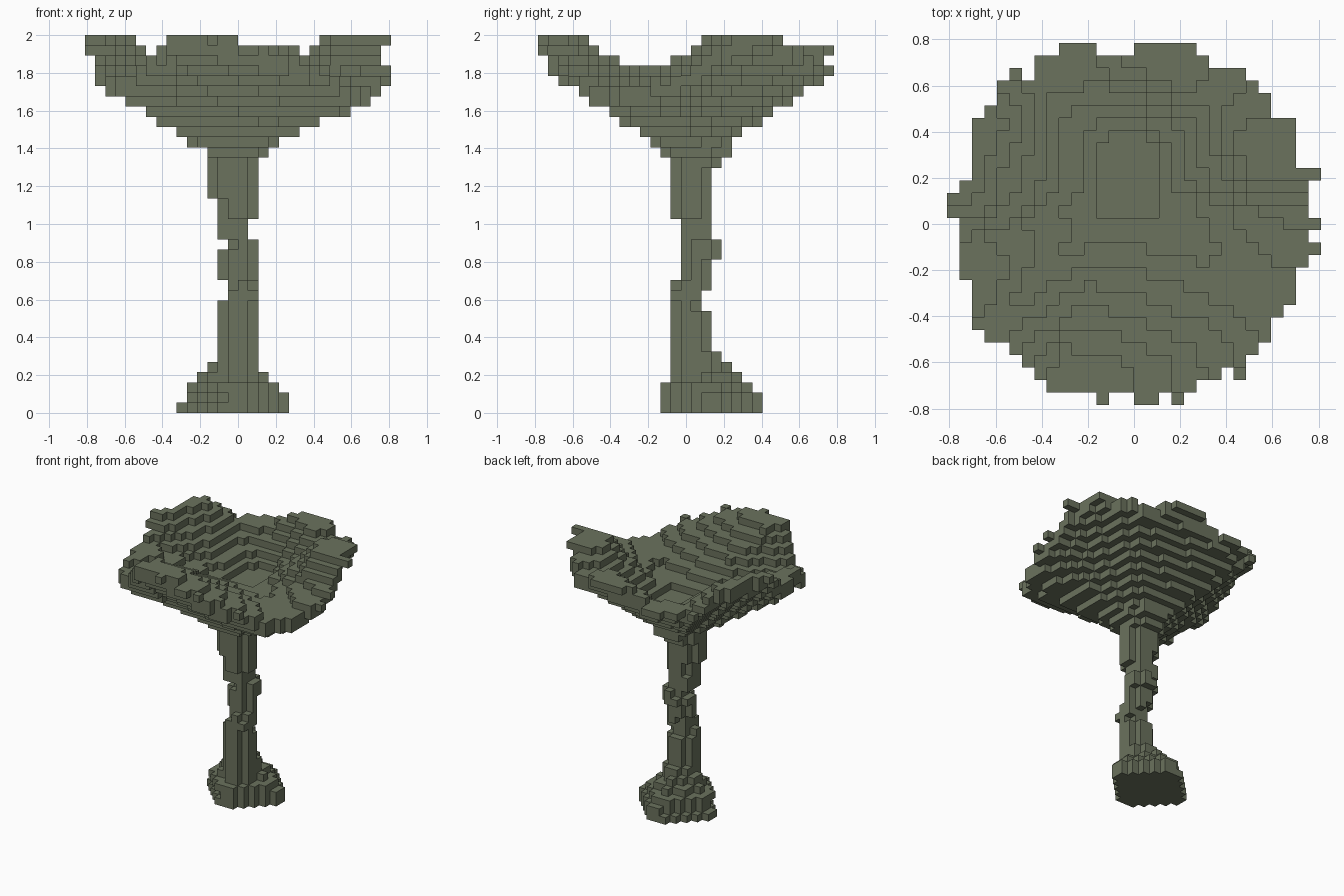
import bpy, bmesh, math
from mathutils import Vector

cube = bpy.data.objects.get("Cube")
if cube:
    bpy.data.objects.remove(cube, do_unlink=True)

V = 2 / 37  # voxel edge

mat = bpy.data.materials.new("moss_green")
mat.use_nodes = True
colour = (0.145, 0.168, 0.11, 1)
mat.diffuse_color = colour
mat.node_tree.nodes["Principled BSDF"].inputs["Base Color"].default_value = colour


def centre(i, j, k):
    return Vector(((i + 0.5) * V, j * V, (k + 0.5) * V))


def voxel_object(name, cells, solid):
    """Build a mesh from the faces of the cells that the whole solid leaves exposed."""
    bm = bmesh.new()
    verts = {}
    for cell in sorted(cells):
        for axis in range(3):
            for sign in (-1, 1):
                step = [0, 0, 0]
                step[axis] = sign
                if tuple(c + s for c, s in zip(cell, step)) in solid:
                    continue
                ring = []
                for a, b in ((-1, -1), (1, -1), (1, 1), (-1, 1)):
                    corner = [0, 0, 0]
                    corner[axis] = sign
                    corner[(axis + 1) % 3] = a * sign
                    corner[(axis + 2) % 3] = b
                    key = tuple(2 * c + o for c, o in zip(cell, corner))
                    if key not in verts:
                        verts[key] = bm.verts.new(centre(*cell) + Vector(corner) * V / 2)
                    ring.append(verts[key])
                bm.faces.new(ring)
    mesh = bpy.data.meshes.new(name)
    bm.to_mesh(mesh)
    bm.free()
    mesh.materials.append(mat)
    obj = bpy.data.objects.new(name, mesh)
    bpy.context.collection.objects.link(obj)


def layers(rows, power):
    """Stack rounded layers from the ground: (top row, x min, x max, y min, y max) in voxels."""
    cells, k = set(), 0
    for top, x0, x1, y0, y1 in rows:
        cx, cy, rx, ry = (x0 + x1) / 2, (y0 + y1) / 2, (x1 - x0) / 2, (y1 - y0) / 2
        for kk in range(k, top):
            for i in range(x0, x1):
                for j in range(math.floor(y0 + 0.5), math.ceil(y1 + 0.5)):
                    u, w = abs(i + 0.5 - cx) / rx, abs(j - cy) / ry
                    if u ** power + w ** power < 1:
                        cells.add((i, j, kk))
        k = top
    return cells


# Flared foot with root-like points
foot = layers([(1, -6, 5, -2.5, 7.5), (2, -5, 5, -2.5, 7.5), (3, -5, 4, -2.5, 6.5),
               (4, -4, 3, -1.5, 5.5), (5, -3, 2, -1.5, 4.5)], 1.3)

# Slender knobbly stem
stem = layers([(6, -2, 2, -1.5, 3.5), (10, -2, 2, -1.5, 2.5), (11, -2, 2, -1.5, 1.5),
               (12, -1, 2, -1.5, 1.5), (13, -1, 2, -1.5, 2.5), (15, -2, 2, -0.5, 2.5),
               (16, -2, 2, -0.5, 3.5), (17, -1, 2, -0.5, 3.5), (19, -2, 1, -0.5, 2.5),
               (21, -2, 2, -1.5, 2.5), (24, -3, 2, -1.5, 2.5), (25, -3, 2, -1.5, 3.5),
               (26, -3, 3, -2.5, 4.5)], 2)

# Wavy bowl rim: angle in degrees, rim height, rim radius
RIM = [(0, 1.82, .76), (15, 2, .76), (33, 2, .77), (54, 1.9, .8), (75, 1.95, .755), (90, 1.93, .755),
       (105, 1.86, .76), (125, 1.83, .76), (143, 2, .835), (160, 2, .76), (172, 2, .76),
       (188, 1.84, .765), (200, 1.86, .765), (208, 1.83, .8), (216, 1.76, .82), (230, 1.87, .75),
       (243, 2, .79), (264, 2, .75), (280, 1.94, .75), (303, 1.83, .75), (322, 1.73, .75),
       (338, 1.74, .76), (350, 1.78, .76), (360, 1.82, .76)]
# Ragged thin blocks poking out past the rim, as voxel ranges
TIPS = [(-6, -3, 14, 15), (0, 5, 14, 15), (-8, -3, 12, 14), (-15, -14, 1, 3), (13, 15, 4, 5),
        (14, 15, 0, 1), (14, 15, -2, -1), (12, 13, 7, 9), (8, 9, -12, -10), (-3, -2, -14, -13),
        (0, 2, -14, -13), (3, 4, -14, -13), (-11, -8, 11, 12), (-10, -9, 12, 13)]
FLOOR = Vector((-0.03, 0.17))
FLOOR_Z = 1.64


def rim(x, y):
    a = math.degrees(math.atan2(y, x)) % 360
    for (a0, z0, r0), (a1, z1, r1) in zip(RIM, RIM[1:]):
        if a <= a1:
            t = (a - a0) / (a1 - a0)
            return z0 + (z1 - z0) * t, r0 + (r1 - r0) * t


def top_height(x, y):
    # Follow the ray from the bowl floor out to the rim circle
    d = Vector((x, y)) - FLOOR
    dist = max(d.length, 1e-4)
    d /= dist
    b = FLOOR.dot(d)
    reach = -b + math.sqrt(b * b + 0.77 ** 2 - FLOOR.length_squared)
    # The floor runs longer to the back, the brim is wider on the left
    start = 0.16 + 0.1 * d.y * d.y + 0.1 * d.y
    brim = 0.84 - 0.1 * d.x
    s = min(1, max(0, (dist / reach - start) / (brim - start)))
    return FLOOR_Z + (rim(*(FLOOR + d * reach))[0] - FLOOR_Z) * s


def underside(x, y, r, edge):
    # Cone that bulges upward towards the front left
    t = min(1, max(0, (r - 0.14) / 0.62))
    bulge = max(0, (x - y) / max(r, 1e-4))
    return 1.36 + (edge - 0.1 - 1.36) * t ** (1 - 0.16 * bulge)


bowl = set()
for i in range(-15, 15):
    for j in range(-14, 15):
        x, y, _ = centre(i, j, 0)
        r = math.hypot(x, y)
        edge, radius = rim(x, y)
        tip = any(a <= i < b and c <= j < d for a, b, c, d in TIPS)
        if r > radius and not tip:
            continue
        top = min(round(top_height(x, y) / V), 37)
        low = top - 1 if r > radius else min(round(underside(x, y, r, edge) / V), top - 1)
        bowl.update((i, j, k) for k in range(max(low, 25), top))

solid = foot | stem | bowl
voxel_object("flared_foot", foot, solid)
voxel_object("stem", stem - foot, solid)
voxel_object("wavy_bowl", bowl - stem, solid)
